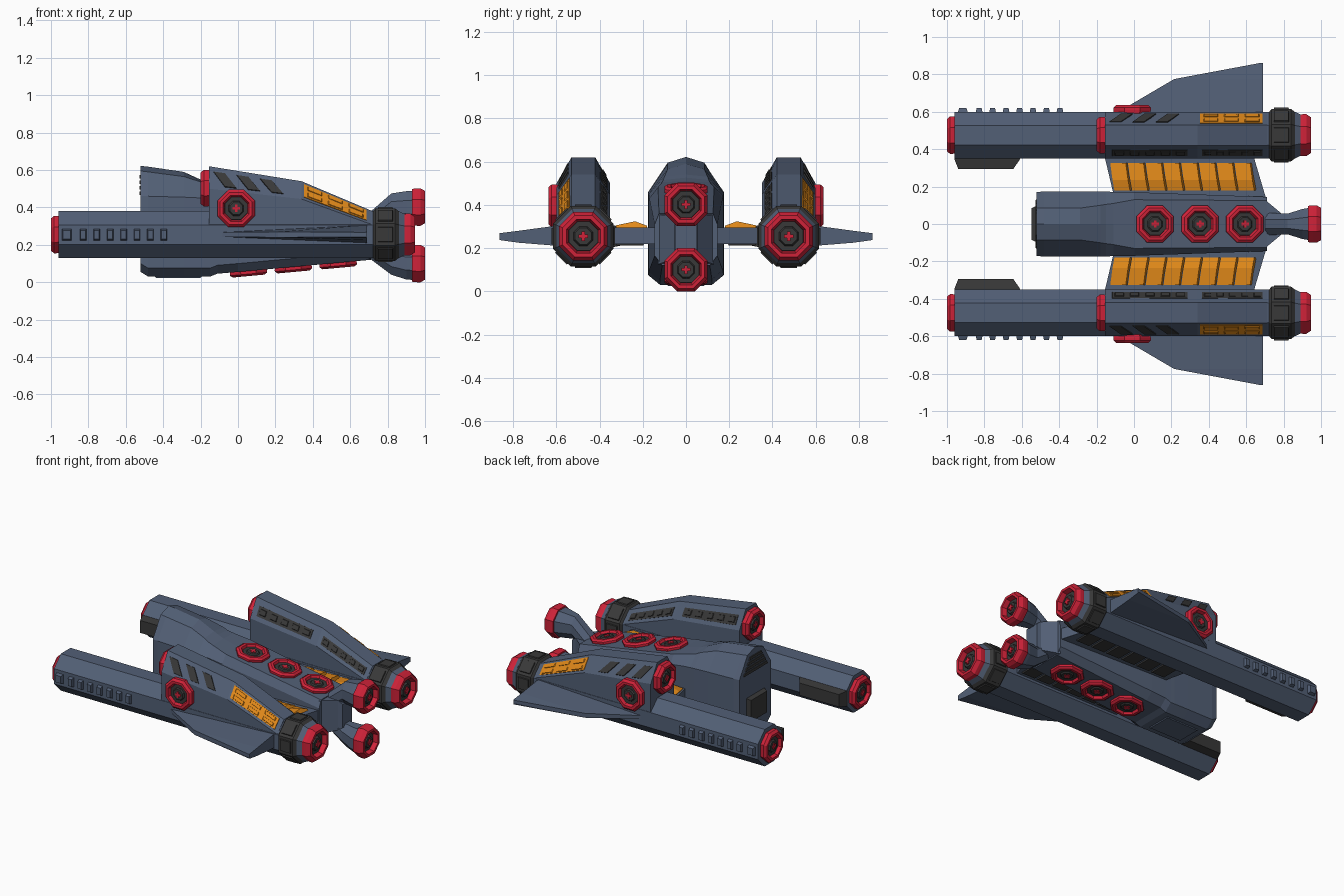
import bpy, bmesh, math
from mathutils import Vector as V

if "Cube" in bpy.data.objects:
    bpy.data.objects.remove(bpy.data.objects["Cube"])

def mat(name, c):
    m = bpy.data.materials.new(name)
    m.diffuse_color = (*c, 1)
    m.use_nodes = True
    m.node_tree.nodes["Principled BSDF"].inputs["Base Color"].default_value = m.diffuse_color
    return m

SLATE = mat("slate", (0.085, 0.115, 0.18))
RED = mat("red", (0.62, 0.016, 0.04))
ORANGE = mat("orange", (0.75, 0.25, 0.01))
DARK = mat("dark", (0.04, 0.04, 0.04))

def loft(name, sections, m, mirror=False):
    """Skin equal-length point loops, cap both ends, optionally mirror across y=0."""
    for s in ((1, -1) if mirror else (1,)):
        bm = bmesh.new()
        rows = [[bm.verts.new((p[0], p[1] * s, p[2])) for p in sec] for sec in sections]
        n = len(rows[0])
        for a, b in zip(rows, rows[1:]):
            for i in range(n):
                j = (i + 1) % n
                bm.faces.new((a[i], a[j], b[j], b[i]))
        bm.faces.new(rows[0])
        bm.faces.new(rows[-1])
        bmesh.ops.recalc_face_normals(bm, faces=bm.faces)
        me = bpy.data.meshes.new(name)
        bm.to_mesh(me)
        bm.free()
        me.materials.append(m)
        bpy.context.collection.objects.link(bpy.data.objects.new(name, me))

def octo(x, y, z, ry, rz=None):
    """Octagon in the yz plane with flats on the axes (r = half width)."""
    k = 1 / math.cos(math.pi / 8)
    rz = rz or ry
    return [(x, y + ry * k * math.cos((i + .5) * math.pi / 4),
             z + rz * k * math.sin((i + .5) * math.pi / 4)) for i in range(8)]

def pad(name, quad, out, h, m, inset=.1, mirror=False):
    """Raised bevelled plate on a quad."""
    q = [V(p) for p in quad]
    n = (q[1] - q[0]).cross(q[3] - q[0]).normalized()
    if n.dot(V(out)) < 0:
        n = -n
    c = sum(q, V()) / 4
    loft(name, [[p - n * .008 for p in q], [p + (c - p) * inset + n * h for p in q]], m, mirror)

def ring(name, loc, d, r, h, mirror=False):
    """Octagonal red port: bevelled rim, dark recess, red cross hub."""
    rot = V((0, 0, 1)).rotation_difference(V(d).normalized())
    put = lambda pts: [V(loc) + rot @ V(p) for p in pts]
    def loop(rr, z):
        return put([(p[1], p[2], z) for p in octo(0, 0, 0, rr)])
    prof = [(r * .97, -.01), (r, h * .3), (r, h * .6), (r * .86, h), (r * .7, h), (r * .6, h * .3)]
    loft(name, [loop(a, z) for a, z in prof], RED, mirror)
    loft(name + "_recess", [loop(r * .64, h * .2), loop(r * .6, h * .5), loop(r * .4, h * .5),
                            loop(r * .34, h * .75)], DARK, mirror)
    for a, b in ((.2, .07), (.07, .2)):
        sq = [(-a * r, -b * r), (a * r, -b * r), (a * r, b * r), (-a * r, b * r)]
        loft(name + "_hub", [put([(*p, z) for p in sq]) for z in (h * .5, h * .9)], RED, mirror)

# central hull: x, bottom, bottom half width, half width, shoulder z, crown half width, crown z, ridge z
stations = [(-.52, .055, .12, .17, .46, .085, .595, .622), (-.48, .03, .12, .175, .46, .085, .59, .618),
            (-.29, .03, .12, .175, .455, .085, .565, .59), (-.18, .03, .12, .174, .45, .10, .53, .54),
            (-.15, .03, .12, .173, .448, .105, .515, .526), (-.11, .046, .12, .172, .445, .11, .505, .51),
            (0, .055, .12, .17, .43, .13, .482, .482), (.71, .12, .11, .145, .31, .125, .36, .36)]
secs = []
for x, b, bw, w, s, cw, c, t in stations:
    half = [(bw, b), (w, b + .045), (w, s), (cw, c)]
    secs.append([(x, y, z) for y, z in half] + [(x, 0, t)] + [(x, -y, z) for y, z in half[::-1]])
loft("central_hull", secs, SLATE)
pad("nose_intake", [(-.52, -.1, .14), (-.52, .1, .14), (-.52, .1, .31), (-.52, -.1, .31)], (-1, 0, 0), .028, DARK, .15)
for i in range(4):
    z, w = .465 + .03 * i, .135 - .02 * i
    pad("nose_louver", [(-.52, -w, z), (-.52, w, z), (-.52, w - .014, z + .02), (-.52, -w + .014, z + .02)],
        (-1, 0, 0), .006, DARK, .05)
pad("chin_plate", [(-.45, -.09, .03), (-.19, -.09, .03), (-.19, .09, .03), (-.45, .09, .03)], (0, 0, -1), .006, SLATE, .08)

# hull ports, above and below
for i in range(3):
    x = .11 + .24 * i
    ring("top_port", (x, 0, .482 - .172 * x), (.17, 0, 1), .1, .026)
    x -= .055
    ring("belly_port", (x, 0, .055 + .0915 * x), (.0915, 0, -1), .1, .027)

# tail neck and twin tail engines
def rect(x, w, z0, z1):
    return [(x, -w, z0), (x, w, z0), (x, w, z1), (x, -w, z1)]
loft("tail_neck", [rect(.70, .13, .125, .355), rect(.79, .055, .15, .35), rect(.82, .05, .17, .33)], SLATE)
for z0, z1, z2 in ((.31, .4, .402), (.19, .115, .1)):
    loft("tail_engine", [octo(.70, 0, z0, .06), octo(.82, 0, z1, .055, .075), octo(.90, 0, z2, .08, .085),
                         octo(.945, 0, z2, .088)], SLATE)
    ring("tail_nozzle", (.94, 0, z2), (1, 0, 0), .1, .06)

# side nacelle tubes with muzzle, engine band and nozzle
Y, Z = .475, .255
loft("nacelle_tube", [octo(-.96, Y, Z, .125), octo(.73, Y, Z, .125)], SLATE, True)
ring("muzzle_ring", (-.96, Y, Z), (-1, 0, 0), .1, .04, True)
loft("engine_band", [octo(x, Y, Z, r) for x, r in
     ((.715, .115), (.735, .14), (.84, .14), (.868, .118))], DARK, True)
for i in range(8):
    a = i * math.pi / 4
    n, t = V((0, math.cos(a), math.sin(a))), V((0, -math.sin(a), math.cos(a))) * .042
    c = V((0, Y, Z)) + n * .14
    pad("band_plate", [c - t + V((.745, 0, 0)), c + t + V((.745, 0, 0)), c + t + V((.83, 0, 0)),
                       c - t + V((.83, 0, 0))], n, .007, DARK, .1, True)
loft("engine_collar", [octo(.86, Y, Z, .125), octo(.892, Y, Z, .11)], SLATE, True)
ring("engine_nozzle", (.885, Y, Z), (1, 0, 0), .112, .06, True)

# outer tube studs and inner magazine block
for i in range(8):
    x, w = (-.915, .028) if i == 0 else (-.9 + .072 * i, .019)
    pad("tube_stud", [(x - w, .6, .22), (x + w, .6, .22), (x + w, .6, .288), (x - w, .6, .288)],
        (0, 1, 0), .02, SLATE, .3, True)
loft("magazine_block", [[(a, y, Z - h), (b, y, Z - h), (b, y, Z + h), (a, y, Z + h)] for y, a, b, h in
     ((.36, -.96, -.605, .052), (.345, -.96, -.61, .052), (.295, -.94, -.645, .042))], DARK, True)

# raised fairing on each nacelle: x, top z, chamfer drop
F = [(-.155, .62, .12), (.34, .54, .095), (.715, .382, .073)]
loft("fairing", [[(x, .351, .25), (x, .599, .25), (x, .599, t - d), (x, .53, t), (x, .42, t), (x, .351, t - d)]
                 for x, t, d in F], SLATE, True)
ring("fairing_port", (-.155, Y, .503), (-1, 0, 0), .098, .045, True)
ring("side_port", (-.01, .6, .395), (0, 1, 0), .1, .036, True)

def chamfer(x, f, side):
    """Point on the fairing chamfer; f=0 top edge, 1 bottom edge; side 1 outer, -1 inner."""
    a, b = (F[0], F[1]) if x < .34 else (F[1], F[2])
    k = (x - a[0]) / (b[0] - a[0])
    return (x, Y + side * (.055 + .069 * f), a[1] + (b[1] - a[1]) * k - f * (a[2] + (b[2] - a[2]) * k))

def strip(name, x0, x1, f0, f1, side, m, h=.004, shear=0, inset=.06):
    pad(name, [chamfer(x0, f0, side), chamfer(x1, f0, side), chamfer(x1 + shear, f1, side),
               chamfer(x0 + shear, f1, side)], (0, side, .6), h, m, inset, True)

for x in (-.135, -.01, .115):
    strip("fairing_vent", x, x + .065, .2, .85, 1, DARK, .004, .065)
strip("amber_strip", .35, .69, .12, .85, 1, ORANGE, .003, 0, .02)
for i in range(3):
    for f in (.18, .54):
        strip("amber_cell", .36 + .11 * i, .46 + .11 * i, f, f + .26, 1, ORANGE, .008, 0, .3)
for x0, x1 in ((-.12, .29), (.36, .69)):
    strip("inner_vent", x0, x1, .3, .8, -1, DARK, .003, 0, .02)
    for i in range(5):
        w = (x1 - x0) / 5
        strip("inner_vent_slat", x0 + w * i + .01, x0 + w * (i + 1) - .01, .38, .72, -1, DARK, .008, 0, .3)

# outer wings
loft("wing", [[(a, y, .255 - u), (.69, y, .255 - v), (.69, y, .255 + w), (a, y, .255 + u)] for y, a, u, v, w in
     ((.59, -.10, .012, .045, .05), (.775, .215, .015, .03, .025), (.862, .68, .012, .018, .014))], SLATE, True)

# pylons with amber ridged panels above and dark louvers below
loft("pylon", [[(a, y, .22), (b, y, .22), (b, y, .295), (a, y, .295)] for y, a, b in
     ((.14, -.105, .705), (.36, -.157, .64))], SLATE, True)
for i in range(8):
    x0 = -.115 + .095 * i
    x1 = x0 + .095
    loft("amber_ridge", [[(x0 + s, y, .29), (x1 + s, y, .29), (x1 + s - .012, y, z), (x0 + s, y, .299)]
                         for y, z, s in ((.18, .303, .01), (.235, .324, 0), (.325, .305, -.012))], ORANGE, True)
    if i < 6:
        a, b = -.08 + .12 * i, .03 + .12 * i
        pad("pylon_louver", [(a, .19, .22), (b, .19, .22), (b, .33, .22), (a, .33, .22)], (0, 0, -1), .008, DARK, .12, True)
